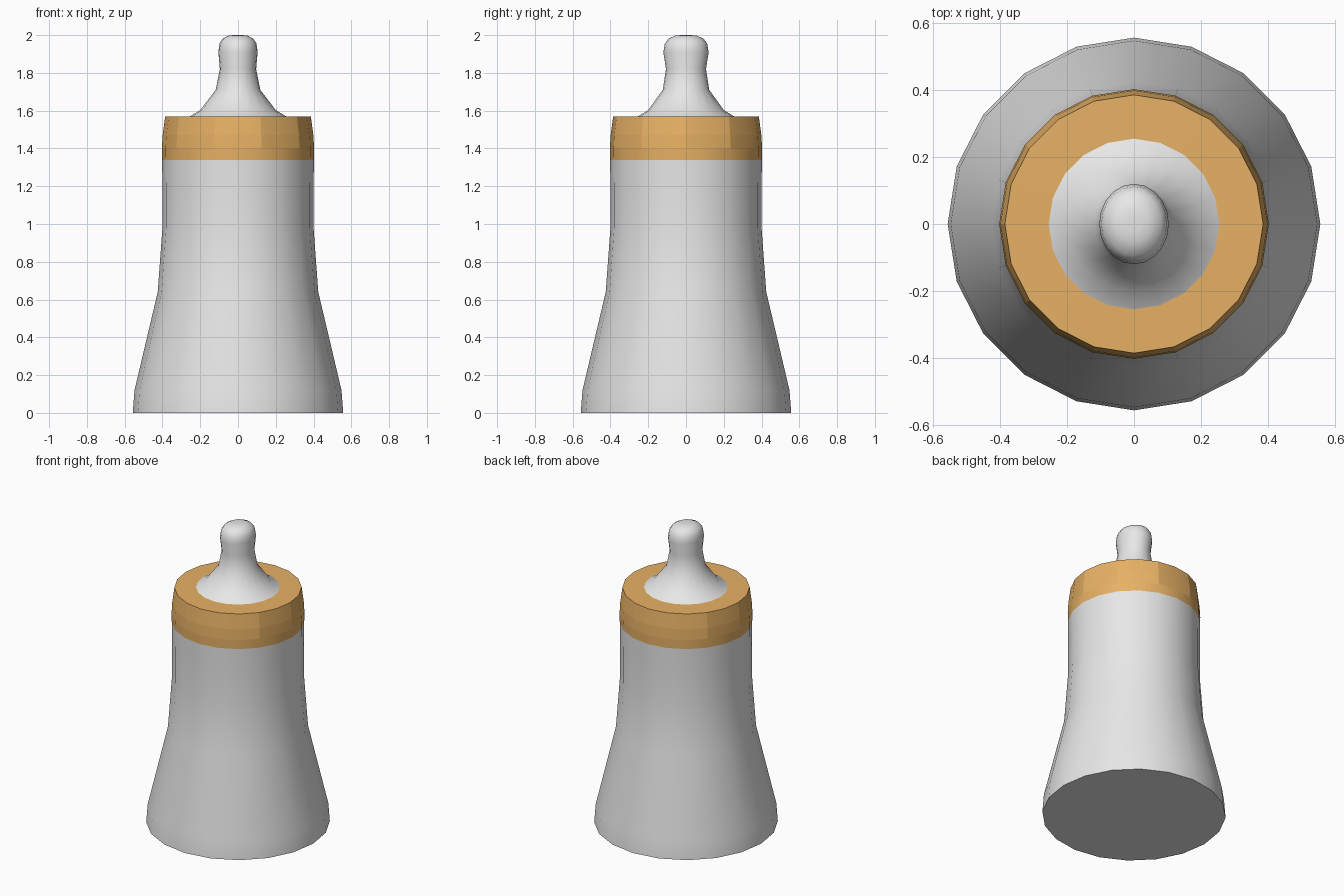
import bpy, bmesh
from math import cos, sin, tau

SIDES = 20

old = bpy.data.objects.get("Cube")
if old:
    bpy.data.objects.remove(old, do_unlink=True)


def material(name, rgb):
    m = bpy.data.materials.new(name)
    m.use_nodes = True
    m.diffuse_color = (*rgb, 1)
    m.node_tree.nodes["Principled BSDF"].inputs["Base Color"].default_value = (*rgb, 1)
    return m


def lathe(name, profile, mat, sharp_rings=(), ridge_rings=(), close_bottom=False, close_top=False):
    """Turn (x radius, y radius, z) rings; ridge_rings start bands with every second upright edge sharp."""
    bm = bmesh.new()
    rings = [[bm.verts.new((rx * cos(tau * i / SIDES), ry * sin(tau * i / SIDES), z))
              for i in range(SIDES)] for rx, ry, z in profile]
    for low, high in zip(rings, rings[1:]):
        for i in range(SIDES):
            j = (i + 1) % SIDES
            bm.faces.new((low[i], low[j], high[j], high[i]))
    if close_bottom:
        bm.faces.new(rings[0][::-1])
    if close_top:
        bm.faces.new(rings[-1])
    for f in bm.faces:
        f.smooth = True
    for r in sharp_rings:
        for i in range(SIDES):
            bm.edges.get((rings[r][i], rings[r][(i + 1) % SIDES])).smooth = False
    for r in ridge_rings:
        for i in range(0, SIDES, 2):
            bm.edges.get((rings[r][i], rings[r + 1][i])).smooth = False
    mesh = bpy.data.meshes.new(name)
    bm.to_mesh(mesh)
    bm.free()
    mesh.materials.append(mat)
    obj = bpy.data.objects.new(name, mesh)
    bpy.context.collection.objects.link(obj)
    return obj


def round_rings(points):
    return [(r, r, z) for r, z in points]


white = material("milky white", (0.8, 0.8, 0.8))
orange = material("warm orange", (0.8, 0.44, 0.13))

# Flared bottle with a flat base
lathe("bottle_body", round_rings([(0.557, 0), (0.548, 0.12), (0.425, 0.64), (0.4, 0.98),
                                  (0.4, 1.2), (0.402, 1.34)]),
      white, sharp_rings=[0], close_bottom=True)

# Screw collar: smooth brim, panelled grip, flat top
lathe("screw_collar", round_rings([(0.402, 1.34), (0.403, 1.4), (0.399, 1.47),
                                   (0.386, 1.568), (0.245, 1.57)]),
      orange, sharp_rings=[1, 2, 3], ridge_rings=[1, 2])

# Teat: round skirt rising to a slightly flattened bulb
lathe("teat", [(0.255, 0.255, 1.57), (0.2, 0.2, 1.603), (0.118, 0.123, 1.71),
               (0.096, 0.106, 1.82), (0.104, 0.12, 1.91), (0.098, 0.112, 1.955),
               (0.082, 0.094, 1.98), (0.05, 0.056, 1.998), (0.02, 0.022, 2.0)],
      white, close_top=True)
